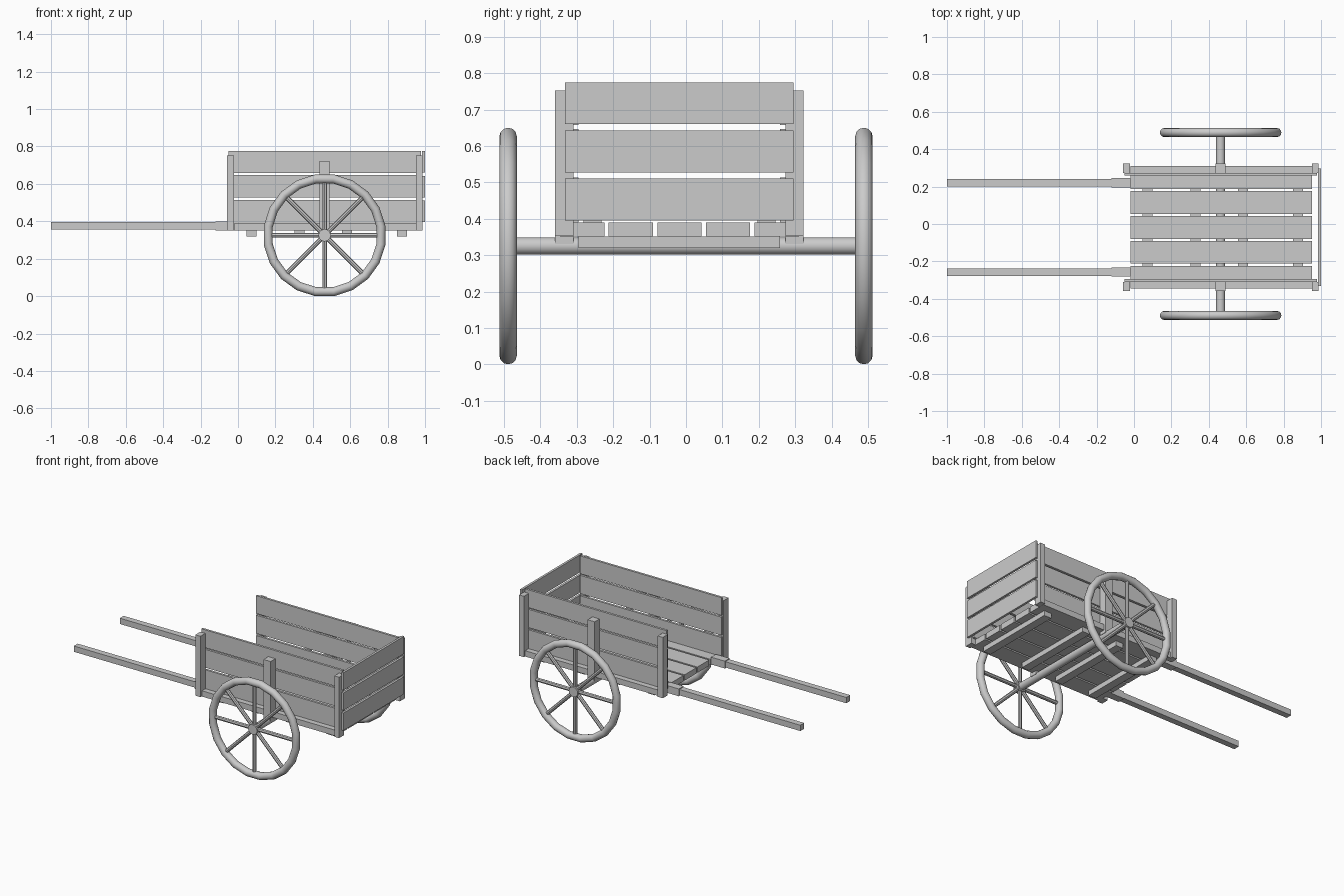
import bpy, math
from mathutils import Vector

if "Cube" in bpy.data.objects:
    bpy.data.objects.remove(bpy.data.objects["Cube"])

CY = -0.018                 # body centre line
AXLE = Vector((0.463, 0, 0.325))


def box(name, x0, x1, y0, y1, z0, z1):
    bpy.ops.mesh.primitive_cube_add(size=1, location=((x0 + x1) / 2, (y0 + y1) / 2, (z0 + z1) / 2))
    o = bpy.context.object
    o.name = name
    o.scale = (x1 - x0, abs(y1 - y0), z1 - z0)
    bpy.ops.object.transform_apply(location=False, rotation=False, scale=True)
    return o


def rod(name, a, b, r, sides):
    a, b = Vector(a), Vector(b)
    d = b - a
    bpy.ops.mesh.primitive_cylinder_add(vertices=sides, radius=r, depth=d.length, location=(a + b) / 2)
    o = bpy.context.object
    o.name = name
    o.rotation_euler = d.to_track_quat('Z', 'Y').to_euler()
    bpy.ops.object.shade_smooth_by_angle(angle=math.radians(35))
    return o


# floor planks
for i in range(-2, 3):
    c = CY + i * 0.1335
    box("floor_plank", -0.02, 0.953, c - 0.061, c + 0.061, 0.351, 0.389)

# cross beams under the floor
for x in (0.073, 0.328, 0.583, 0.877):
    box("cross_beam", x - 0.027, x + 0.027, CY - 0.277, CY + 0.277, 0.319, 0.351)

# tail boards
for z0, z1 in ((0.395, 0.51), (0.527, 0.642), (0.66, 0.775)):
    box("tail_board", 0.985, 1.0, CY - 0.314, CY + 0.314, z0, z1)

for s in (-1, 1):
    # side boards
    for z0, z1 in ((0.389, 0.513), (0.527, 0.647), (0.658, 0.775)):
        box("side_board", -0.05, 0.978, CY + s * 0.277, CY + s * 0.292, z0, z1)
    # corner posts and middle stake
    for x0, x1 in ((-0.058, -0.021), (0.952, 0.986)):
        box("corner_post", x0, x1, CY + s * 0.291, CY + s * 0.3415, 0.352, 0.752)
    box("middle_stake", 0.437, 0.489, CY + s * 0.291, CY + s * 0.3415, 0.33, 0.722)
    # pulling shafts with their sockets
    y = CY + s * 0.239
    box("shaft", -1.0, -0.11, y - 0.02, y + 0.02, 0.357, 0.395)
    box("shaft_socket", -0.12, -0.02, y - 0.025, y + 0.025, 0.352, 0.4)

# axle
rod("axle", AXLE + Vector((0, -0.48, 0)), AXLE + Vector((0, 0.48, 0)), 0.024, 16)

# wheels
for s in (-1, 1):
    c = AXLE + Vector((0, s * 0.489, 0))
    bpy.ops.mesh.primitive_torus_add(major_segments=20, minor_segments=12,
                                     major_radius=0.305, minor_radius=0.024,
                                     location=c, rotation=(math.pi / 2, math.pi / 20, 0))
    rim = bpy.context.object
    rim.name = "wheel_rim"
    # turn the rim so that a flat rests on the ground
    for v in rim.data.vertices:
        x, y = v.co.x, v.co.y
        a = math.pi / 20
        v.co.x, v.co.y = x * math.cos(a) - y * math.sin(a), x * math.sin(a) + y * math.cos(a)
    rim.rotation_euler = (math.pi / 2, 0, 0)
    bpy.ops.object.shade_smooth_by_angle(angle=math.radians(35))
    rod("wheel_hub", c - Vector((0, 0.021, 0)), c + Vector((0, 0.021, 0)), 0.033, 12)
    for k in range(8):
        t = k * math.pi / 4
        d = Vector((math.cos(t), 0, math.sin(t)))
        rod("wheel_spoke", c + d * 0.015, c + d * 0.3, 0.0125, 8)
